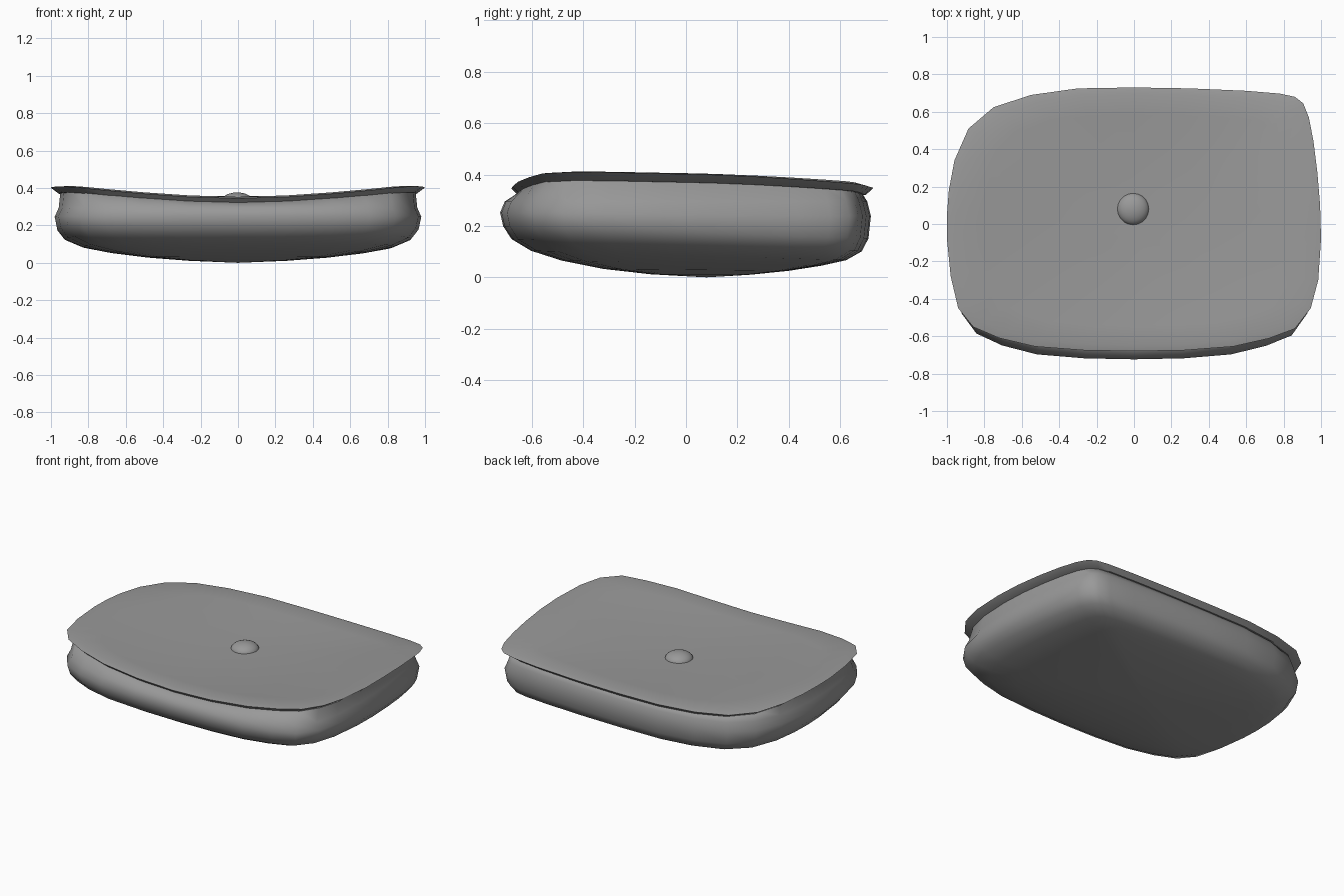
import bpy, bmesh, math

if "Cube" in bpy.data.objects:
    bpy.data.objects.remove(bpy.data.objects["Cube"])

# Lid outline seen from above, anticlockwise from the right side
OUTLINE = [(1, -.08), (.995, .1), (.98, .28), (.96, .44), (.935, .57), (.905, .645),
           (.86, .68), (.78, .697), (.6, .712), (.3, .725), (0, .73), (-.3, .725),
           (-.55, .69), (-.75, .625), (-.885, .51), (-.96, .34), (-.99, .18), (-1, .05),
           (-1, -.08), (-.98, -.28), (-.94, -.45), (-.86, -.55), (-.72, -.61),
           (-.53, -.655), (-.27, -.675), (0, -.68), (.27, -.675), (.53, -.655),
           (.72, -.612), (.86, -.56), (.945, -.45), (.985, -.3)]

grey = bpy.data.materials.new("dark_grey")
grey.diffuse_color = (.32, .32, .32, 1)
grey.use_nodes = True
grey.node_tree.nodes["Principled BSDF"].inputs["Base Color"].default_value = grey.diffuse_color


def lid_z(x, y):
    curl = .078 - .015 * y - .1 * max(y, 0) ** 2
    return .334 + .045 * y * y + curl * abs(x) ** 1.8


def skin(name, rings, angle):
    """Bridge successive rings; a one-point ring closes an end as a fan."""
    bm = bmesh.new()
    loops = [[bm.verts.new(p) for p in r] for r in rings]
    n = len(OUTLINE)
    for a, b in zip(loops, loops[1:]):
        for i in range(n):
            j = (i + 1) % n
            if len(a) == 1:
                bm.faces.new((a[0], b[j], b[i]))
            elif len(b) == 1:
                bm.faces.new((a[i], a[j], b[0]))
            else:
                bm.faces.new((a[i], a[j], b[j], b[i]))
    bmesh.ops.recalc_face_normals(bm, faces=bm.faces[:])
    me = bpy.data.meshes.new(name)
    bm.to_mesh(me)
    bm.free()
    me.materials.append(grey)
    ob = bpy.data.objects.new(name, me)
    bpy.context.collection.objects.link(ob)
    bpy.ops.object.select_all(action='DESELECT')
    ob.select_set(True)
    bpy.context.view_layer.objects.active = ob
    bpy.ops.object.shade_smooth_by_angle(angle=math.radians(angle))
    return ob


def lid_ring(scale, drop):
    return [(x * scale, y * scale, lid_z(x * scale, y * scale) - drop) for x, y in OUTLINE]


# Thin dished lid with an undercut rim
rings = [[(0, 0, lid_z(0, 0))]]
rings += [lid_ring(s, d) for s, d in
          [(.2, 0), (.4, 0), (.6, 0), (.8, 0), (.95, 0), (1, .01), (.958, .036), (.6, .03)]]
rings.append([(0, 0, lid_z(0, 0) - .03)])
skin("lid", rings, 35)

# Rounded pouch body, deeper at the front than the lid
BODY = [(x * .98, y * (.986 if y > 0 else 1.064)) for x, y in OUTLINE]
PROFILE = [(.978, .295), (1, .245), (.985, .175), (.945, .125), (.85, .085),
           (.7, .055), (.5, .029), (.27, .011)]


def body_ring(s, z):
    cy = .08 * (1 - s)
    tilt = .035 * min(1, z / .1, max(0, (.27 - z) / .1))
    return [(x * s, y * s + cy, z - tilt * y * s) for x, y in BODY]


top = [(x * .95, y * (.94 if y > 0 else .965), lid_z(x * .95, y * .95) - .03)
       for x, y in OUTLINE]
rings = [[(0, 0, .30)], top] + [body_ring(s, z) for s, z in PROFILE] + [[(0, .08, 0)]]
skin("pouch_body", rings, 75)

# Button in the middle of the lid
bpy.ops.mesh.primitive_uv_sphere_add(segments=20, ring_count=12, radius=.086,
                                     location=(-.005, .08, .328))
button = bpy.context.object
button.name = "button"
button.scale.z = .56
button.data.materials.append(grey)
bpy.ops.object.shade_smooth()
